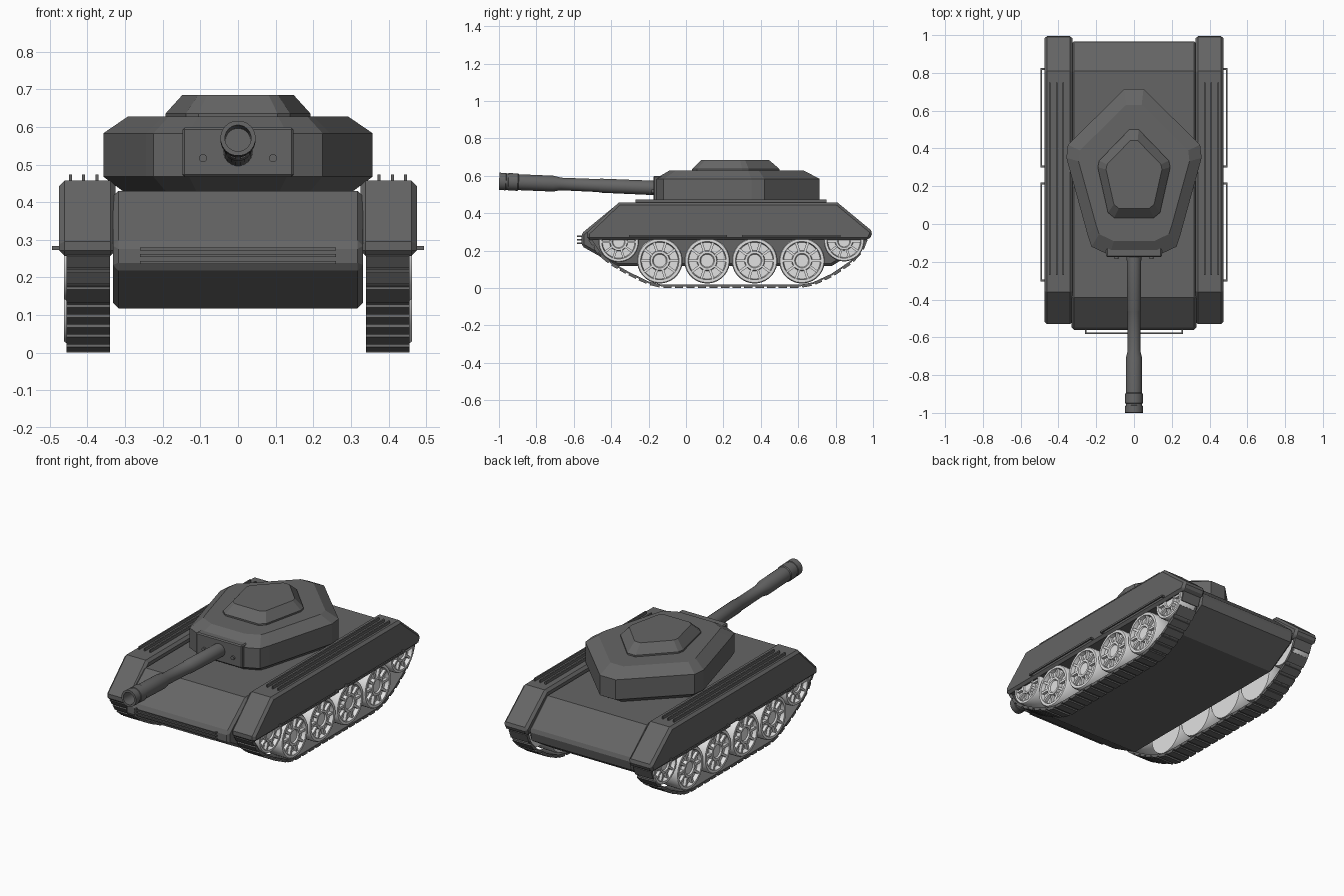
import bpy, bmesh, math
from mathutils import Vector, Matrix

if "Cube" in bpy.data.objects:
    bpy.data.objects.remove(bpy.data.objects["Cube"])


def material(name, v):
    m = bpy.data.materials.new(name)
    m.diffuse_color = (v, v, v, 1)
    m.use_nodes = True
    m.node_tree.nodes["Principled BSDF"].inputs["Base Color"].default_value = m.diffuse_color
    return m


GREY = material("dark_grey", 0.13)
PALE = material("pale_grey", 0.75)


def finish(name, bm, mat, bevel=0, mirror=False, smooth=False):
    bmesh.ops.remove_doubles(bm, verts=bm.verts, dist=1e-5)
    bmesh.ops.recalc_face_normals(bm, faces=bm.faces)
    me = bpy.data.meshes.new(name)
    bm.to_mesh(me)
    bm.free()
    me.materials.append(mat)
    ob = bpy.data.objects.new(name, me)
    bpy.context.collection.objects.link(ob)
    if smooth:
        bpy.ops.object.select_all(action='DESELECT')
        ob.select_set(True)
        bpy.context.view_layer.objects.active = ob
        bpy.ops.object.shade_smooth_by_angle(angle=math.radians(35))
    if bevel:
        b = ob.modifiers.new("bevel", 'BEVEL')
        b.width, b.segments, b.limit_method = bevel, 1, 'ANGLE'
        b.angle_limit = math.radians(50)
    if mirror:
        ob.modifiers.new("mirror", 'MIRROR')
    return ob


def add_box(bm, centre, size, rot_x=0):
    mat = Matrix.Translation(centre) @ Matrix.Rotation(rot_x, 4, 'X') @ Matrix.Diagonal((*size, 1))
    bmesh.ops.create_cube(bm, size=1, matrix=mat)


def add_loft(bm, rings):
    """Skin a stack of equal-length point rings and cap both ends."""
    rows = [[bm.verts.new(p) for p in r] for r in rings]
    n = len(rows[0])
    for a, b in zip(rows, rows[1:]):
        for i in range(n):
            bm.faces.new((a[i], a[(i + 1) % n], b[(i + 1) % n], b[i]))
    bm.faces.new(rows[0][::-1])
    bm.faces.new(rows[-1])


def add_lathe(bm, profile, n, matrix):
    """Turn (axial, radius) pairs about local x."""
    add_loft(bm, [[matrix @ Vector((a, r * math.cos(t), r * math.sin(t)))
                   for t in (2 * math.pi * (i + 0.5) / n for i in range(n))]
                  for a, r in profile])


def extrude(name, profile, x0, x1, bevel=0, mirror=False):
    bm = bmesh.new()
    add_loft(bm, [[(x, y, z) for y, z in profile] for x in (x0, x1)])
    return finish(name, bm, GREY, bevel, mirror)


def tiers(name, half, levels, cy, bevel=0):
    """Half outline mirrored in x, then stacked as (scale, height) levels."""
    outline = half + [(-x, y) for x, y in reversed(half) if x > 0]
    bm = bmesh.new()
    add_loft(bm, [[(x * s, cy + (y - cy) * s, z) for x, y in outline] for s, z in levels])
    return finish(name, bm, GREY, bevel)


# hull
extrude("hull", [(-0.39, 0.43), (-0.56, 0.29), (-0.56, 0.225), (-0.37, 0.118),
                 (0.78, 0.118), (0.955, 0.225), (0.97, 0.29), (0.81, 0.43)],
        -0.332, 0.332, bevel=0.014)

# fenders over the tracks
extrude("fender", [(-0.36, 0.457), (-0.53, 0.295), (-0.53, 0.257), (0.98, 0.257),
                   (1.0, 0.30), (0.81, 0.457)], 0.325, 0.475, bevel=0.014, mirror=True)

# ridges along the fender tops
bm = bmesh.new()
for x in (0.375, 0.41, 0.445):
    add_box(bm, (x, 0.24, 0.463), (0.008, 1.02, 0.02))
finish("fender_ridges", bm, GREY, mirror=True)

# grab rails along the fender sides
bm = bmesh.new()
for y0, y1 in ((-0.30, 0.215), (0.305, 0.82)):
    add_box(bm, (0.49, (y0 + y1) / 2, 0.278), (0.008, y1 - y0, 0.01))
    for y in (y0, y1):
        add_box(bm, (0.48, y, 0.278), (0.028, 0.01, 0.01))
finish("side_rails", bm, GREY, mirror=True)

# rails across the nose
bm = bmesh.new()
for z in (0.24, 0.258, 0.276):
    add_box(bm, (0, -0.578, z), (0.52, 0.007, 0.008))
    for x in (-0.256, 0.256):
        add_box(bm, (x, -0.567, z), (0.008, 0.026, 0.008))
finish("nose_rails", bm, GREY)

# turret and raised cupola
tiers("turret", [(0.13, -0.165), (0.225, -0.12), (0.245, -0.06), (0.358, 0.35),
                 (0.35, 0.42), (0.05, 0.715)],
      [(0.85, 0.428), (1, 0.468), (1, 0.583), (0.82, 0.627)], 0.25)
tiers("cupola", [(0.105, 0.033), (0.138, 0.06), (0.192, 0.30), (0.185, 0.335), (0.025, 0.50)],
      [(1, 0.62), (1, 0.636), (0.77, 0.685)], 0.25)

# gun mount with two round ports
bm = bmesh.new()
add_box(bm, (0, -0.13, 0.533), (0.295, 0.09, 0.132))
finish("gun_mount", bm, GREY, bevel=0.006)
bm = bmesh.new()
add_lathe(bm, [(0, 0.011), (0.02, 0.011)], 12,
          Matrix.Translation((0.093, -0.165, 0.517)) @ Matrix.Rotation(-math.pi / 2, 4, 'Z'))
finish("ports", bm, GREY, mirror=True)

# gun barrel with a hollow muzzle, tilted slightly up
bm = bmesh.new()
start, end = Vector((0, -0.15, 0.534)), Vector((0, -1.0, 0.57))
aim = (end - start).to_track_quat('X', 'Z').to_matrix().to_4x4()
add_lathe(bm, [(0, 0.039), (0.31, 0.038), (0.315, 0.035), (0.52, 0.034), (0.56, 0.043),
               (0.745, 0.043), (0.75, 0.047), (0.80, 0.047), (0.802, 0.044), (0.812, 0.044),
               (0.814, 0.047), (0.85, 0.047), (0.85, 0.035), (0.70, 0.033)],
          20, Matrix.Translation(start) @ aim)
finish("gun_barrel", bm, GREY, smooth=True)

# wheels: dished disc, rim and hub, with spokes
bm = bmesh.new()
spokes = bmesh.new()
wheels = [(-0.14, 0.146, 0.122), (0.113, 0.146, 0.122), (0.367, 0.146, 0.122),
          (0.62, 0.146, 0.122), (-0.36, 0.246, 0.108), (0.845, 0.25, 0.108)]
for y, z, r in wheels:
    add_lathe(bm, [(0.345, r * 0.97), (0.36, r), (0.455, r), (0.462, r * 0.96), (0.462, r * 0.84),
                   (0.44, r * 0.80), (0.44, r * 0.45), (0.46, r * 0.42), (0.46, r * 0.32),
                   (0.452, r * 0.28)], 32, Matrix.Translation((0, y, z)))
    for k in range(10):
        a = 2 * math.pi * k / 10
        c = (0.447, y + math.cos(a) * r * 0.62, z + math.sin(a) * r * 0.62)
        add_box(spokes, c, (0.02, r * 0.46, r * 0.11), a)
finish("wheels", bm, PALE, mirror=True, smooth=True)
finish("wheel_spokes", spokes, PALE, mirror=True)

# track band and its cleats
path = [Vector((0, y, z)) for y, z in (
    (-0.515, 0.27), (-0.46, 0.185), (-0.40, 0.135), (-0.31, 0.083), (-0.20, 0.03), (-0.13, 0.013),
    (0.61, 0.013), (0.68, 0.026), (0.78, 0.072), (0.88, 0.14), (0.935, 0.20), (0.962, 0.27))]
band = bmesh.new()
cleats = bmesh.new()
for a, b in zip(path, path[1:]):
    d = b - a
    ang = math.atan2(d.z, d.y)
    out = Vector((0, d.z, -d.y)).normalized()
    mid = (a + b) / 2 + Vector((0.398, 0, 0))
    add_box(band, mid, (0.116, d.length + 0.004, 0.009), ang)
    n = max(1, round(d.length / 0.062))
    for i in range(n):
        c = a + d * ((i + 0.5) / n) + out * 0.007 + Vector((0.398, 0, 0))
        add_box(cleats, c, (0.116, d.length / n * 0.72, 0.012), ang)
finish("track_band", band, GREY, mirror=True)
finish("track_cleats", cleats, GREY, mirror=True)
